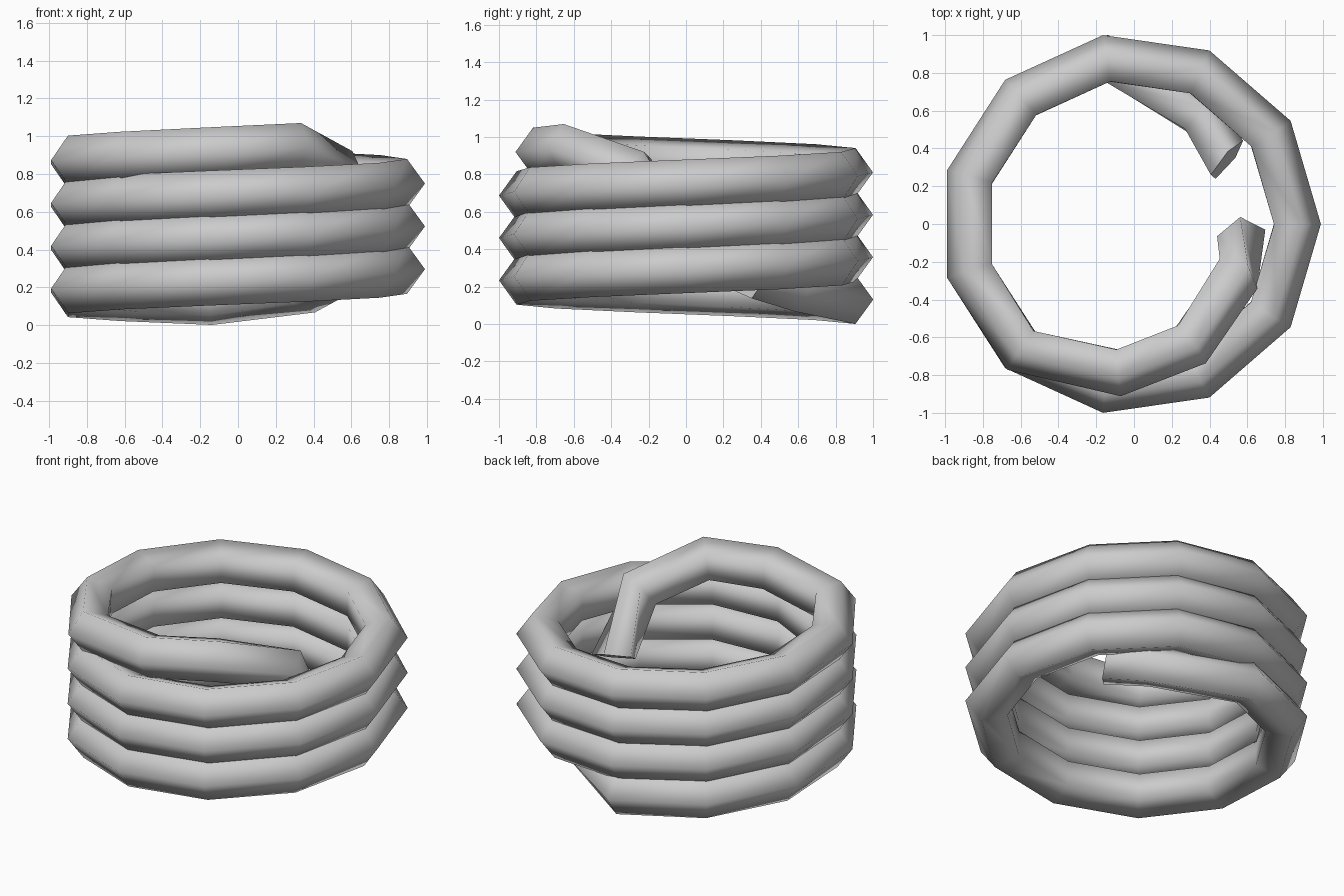
import bpy, bmesh, math
from mathutils import Vector

if "Cube" in bpy.data.objects:
    bpy.data.objects.remove(bpy.data.objects["Cube"])

SIDES, TURN, R, TUBE = 5, 11, 0.873, 0.137
CX, PITCH = -0.0205, 0.0206

# Path: tucked lower end, helix of 11 steps per turn, tucked upper end
path = [Vector((0.49, 0.335, 0.265)), Vector((0.36, 0.57, 0.195))]
for k in range(3, 41):
    a = 2 * math.pi * k / TURN
    path.append(Vector((CX + R * math.cos(a), R * math.sin(a), 0.131 + PITCH * (k - 3))))
path += [Vector(p) for p in ((-0.08, -0.775, 0.92), (0.295, -0.63, 0.94),
                             (0.53, -0.28, 0.82), (0.57, -0.085, 0.45))]

# Tangents averaged at every bend, with the two loose ends turned by hand
n = len(path)
tangents = [((path[min(i + 1, n - 1)] - path[i]).normalized()
             + (path[i] - path[max(i - 1, 0)]).normalized()).normalized() for i in range(n)]
tangents[0] = Vector((-0.75, 0.62, -0.2)).normalized()
tangents[-1] = Vector((-0.19, 0.43, -0.88)).normalized()

# Sweep a pentagon, one corner pointing outwards, along the path
bm = bmesh.new()
rings = []
for p, t in zip(path, tangents):
    side = t.cross(Vector((0, 0, 1))).normalized()
    up = side.cross(t)
    rings.append([bm.verts.new(p + TUBE * (math.cos(b) * side + math.sin(b) * up))
                  for b in (2 * math.pi * j / SIDES for j in range(SIDES))])
for r0, r1 in zip(rings, rings[1:]):
    for j in range(SIDES):
        m = (j + 1) % SIDES
        bm.faces.new((r0[j], r0[m], r1[m], r1[j]))
caps = [bm.faces.new(rings[0]), bm.faces.new(rings[-1])]
bmesh.ops.recalc_face_normals(bm, faces=bm.faces)

# Smooth tube with crisp flat ends
for f in bm.faces:
    f.smooth = True
for f in caps:
    f.smooth = False
    for e in f.edges:
        e.smooth = False
mesh = bpy.data.meshes.new("rope_coil")
bm.to_mesh(mesh)
bm.free()
coil = bpy.data.objects.new("rope_coil", mesh)
bpy.context.collection.objects.link(coil)
